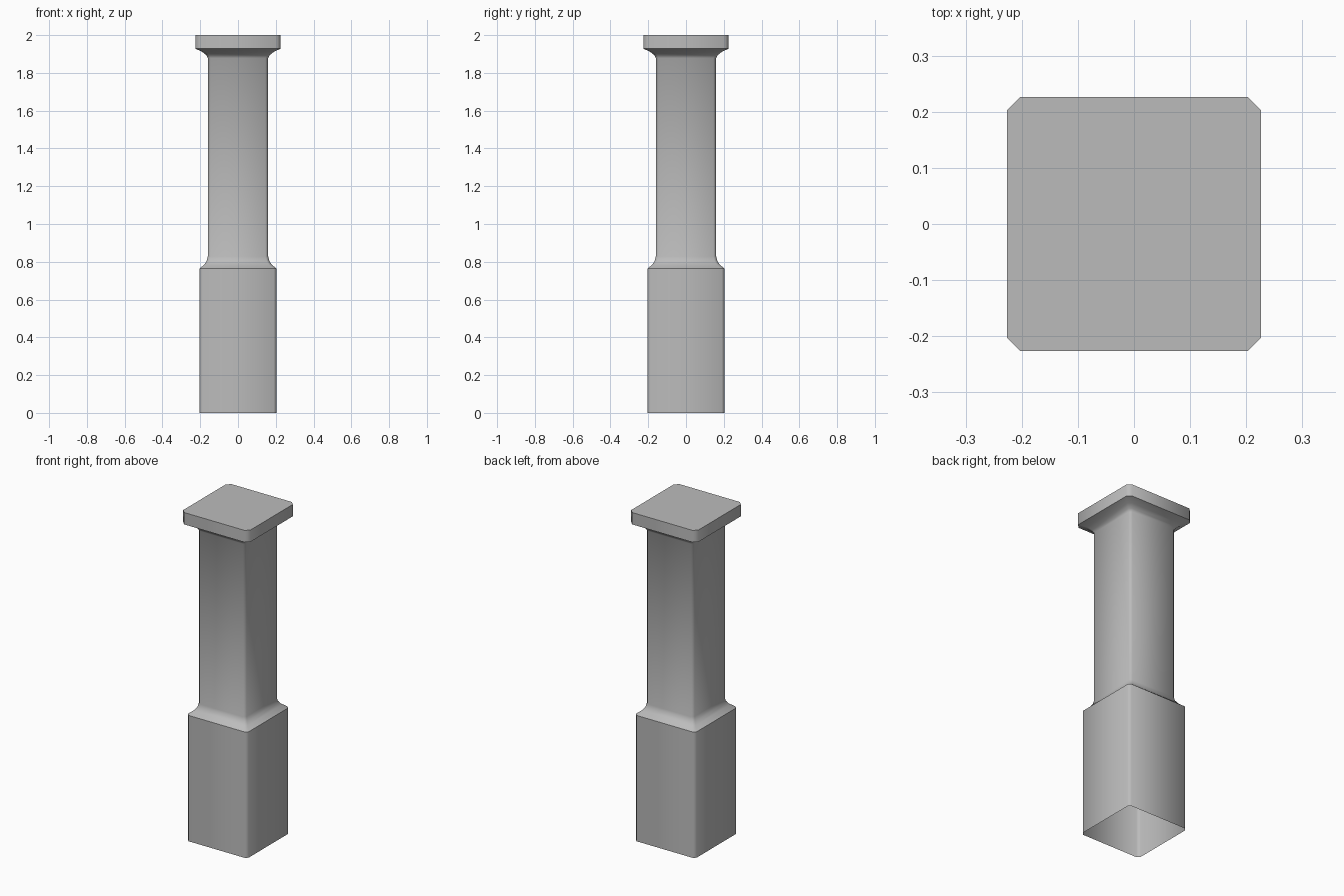
import bpy
import bmesh
import math

cube = bpy.data.objects.get("Cube")
if cube:
    bpy.data.objects.remove(cube, do_unlink=True)

# Plain stone grey
stone = bpy.data.materials.new("stone_grey")
stone.use_nodes = True
colour = (0.5, 0.5, 0.5, 1.0)
stone.diffuse_color = colour
stone.node_tree.nodes["Principled BSDF"].inputs["Base Color"].default_value = colour


def chamfered_ring(bm, half, cut, z):
    """Add a square loop of vertices with cut corners."""
    near = half - cut
    corners = [(half, near), (near, half)]
    ring = []
    for turn in range(4):
        c, s = math.cos(turn * math.pi / 2), math.sin(turn * math.pi / 2)
        ring += [bm.verts.new((x * c - y * s, x * s + y * c, z)) for x, y in corners]
    return ring


# Pillar profile: half width, corner cut, height
profile = [
    # plinth
    (0.204, 0.015, 0.0), (0.204, 0.015, 0.764),
    # lower cove
    (0.178, 0.015, 0.785), (0.166, 0.015, 0.804), (0.160, 0.015, 0.828),
    # shaft and upper cove
    (0.160, 0.015, 1.878), (0.168, 0.016, 1.894), (0.190, 0.019, 1.912),
    # cap slab
    (0.226, 0.023, 1.928), (0.226, 0.023, 2.0),
]

bm = bmesh.new()
rings = [chamfered_ring(bm, *row) for row in profile]
for low, high in zip(rings, rings[1:]):
    for i in range(8):
        j = (i + 1) % 8
        bm.faces.new((low[i], low[j], high[j], high[i]))

# Closed top, open underside
bm.faces.new(rings[-1])

mesh = bpy.data.meshes.new("pillar")
bm.to_mesh(mesh)
bm.free()
mesh.materials.append(stone)
pillar = bpy.data.objects.new("pillar", mesh)
bpy.context.collection.objects.link(pillar)

# Soft corners, crisp ledges
bpy.ops.object.select_all(action='DESELECT')
pillar.select_set(True)
bpy.context.view_layer.objects.active = pillar
bpy.ops.object.shade_smooth_by_angle(angle=math.radians(46))
